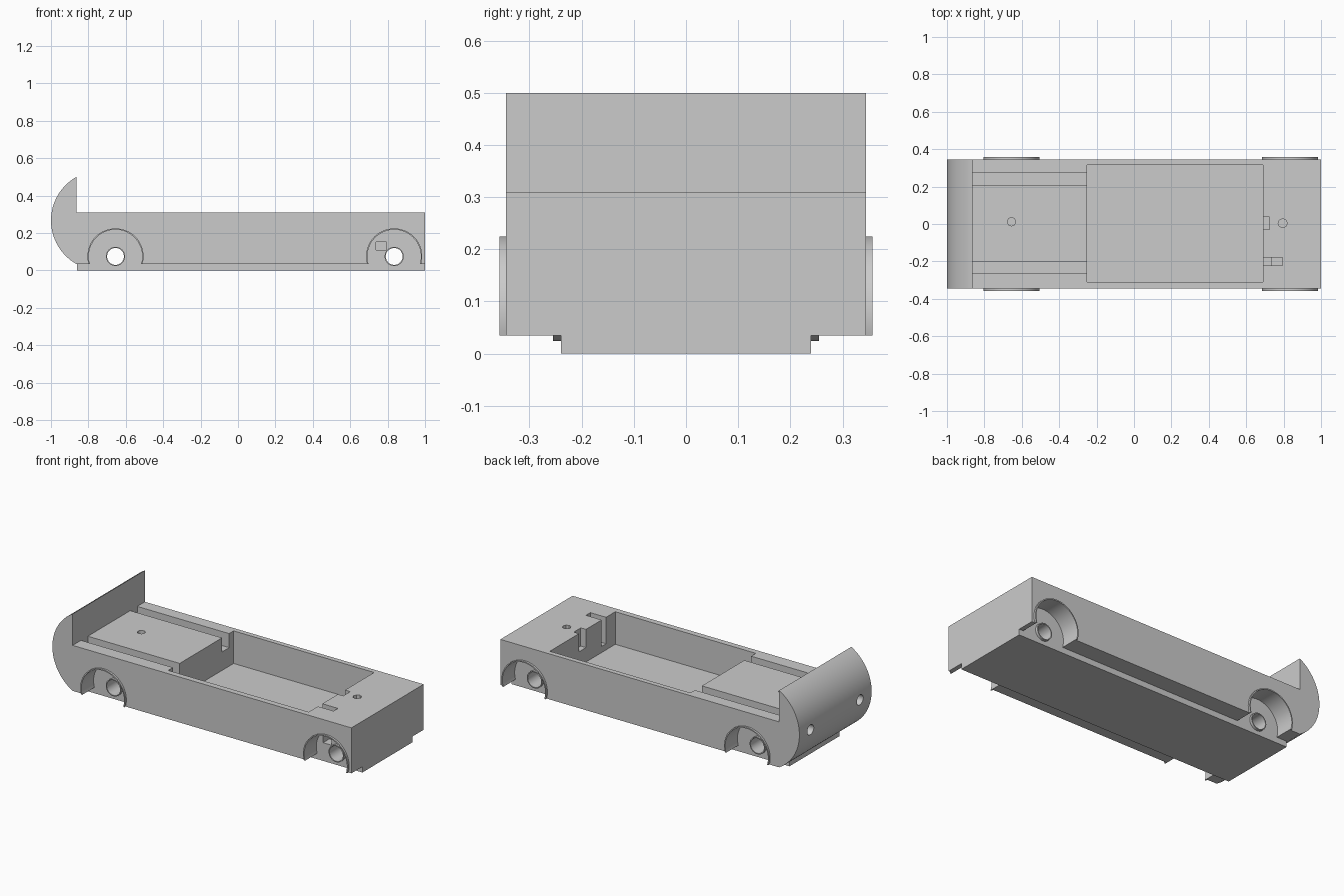
import bpy, bmesh, math
from mathutils import Matrix, Vector

old = bpy.data.objects.get("Cube")
if old:
    bpy.data.objects.remove(old, do_unlink=True)

grey = bpy.data.materials.new("plain grey")
grey.use_nodes = True
colour = (0.6, 0.6, 0.6, 1)
grey.diffuse_color = colour
grey.node_tree.nodes["Principled BSDF"].inputs["Base Color"].default_value = colour


def finish(name, bm):
    bmesh.ops.recalc_face_normals(bm, faces=bm.faces)
    mesh = bpy.data.meshes.new(name)
    bm.to_mesh(mesh)
    bm.free()
    mesh.materials.append(grey)
    obj = bpy.data.objects.new(name, mesh)
    bpy.context.collection.objects.link(obj)
    return obj


def box(name, x0, x1, y0, y1, z0, z1):
    bm = bmesh.new()
    size = Matrix.Diagonal((x1 - x0, y1 - y0, z1 - z0, 1))
    mid = Matrix.Translation(((x0 + x1) / 2, (y0 + y1) / 2, (z0 + z1) / 2))
    bmesh.ops.create_cube(bm, size=1, matrix=mid @ size)
    return finish(name, bm)


def rod(name, start, end, radius, sides=48):
    a, b = Vector(start), Vector(end)
    turn = (b - a).to_track_quat('Z', 'Y').to_matrix().to_4x4()
    bm = bmesh.new()
    bmesh.ops.create_cone(bm, cap_ends=True, segments=sides, radius1=radius, radius2=radius,
                          depth=(b - a).length, matrix=Matrix.Translation((a + b) / 2) @ turn)
    return finish(name, bm)


def prism(name, points, half_width):
    bm = bmesh.new()
    face = bm.faces.new([bm.verts.new((x, -half_width, z)) for x, z in points])
    grown = bmesh.ops.extrude_face_region(bm, geom=[face])
    moved = [v for v in grown["geom"] if isinstance(v, bmesh.types.BMVert)]
    bmesh.ops.translate(bm, verts=moved, vec=(0, 2 * half_width, 0))
    return finish(name, bm)


def combine(target, tool, operation):
    mod = target.modifiers.new("combine", 'BOOLEAN')
    mod.operation, mod.solver, mod.object = operation, 'EXACT', tool
    with bpy.context.temp_override(object=target, active_object=target):
        bpy.ops.object.modifier_apply(modifier=mod.name)
    bpy.data.objects.remove(tool, do_unlink=True)


def cut(tool):
    combine(body, tool, 'DIFFERENCE')


def join(tool):
    combine(body, tool, 'UNION')


WIDE, INNER, LOW, TOP = 0.345, 0.24, 0.035, 0.31
AXLES = (-0.655, 0.835)
AXLE_Z = 0.075

# Side profile with the curved nose rising above the deck
R = 0.267
spread = math.asin(0.2325 / R)
arc = [math.pi + spread - 2 * spread * i / 32 for i in range(33)]
profile = [(-1 + R + R * math.cos(a), 0.2675 + R * math.sin(a)) for a in arc]
nose_x = profile[-1][0]
profile += [(nose_x, TOP), (1, TOP), (1, LOW)]
body = prism("chassis_body", profile, WIDE)

# Wheel arch flares, trimmed level with the lower edge
for x in AXLES:
    for side in (-1, 1):
        flare = rod("flare", (x, side * 0.3, AXLE_Z), (x, side * 0.357, AXLE_Z), 0.15, 64)
        combine(flare, box("trim", x - 0.3, x + 0.3, -1, 1, -0.3, LOW), 'DIFFERENCE')
        join(flare)

# Wheel wells
for x in AXLES:
    for side in (-1, 1):
        cut(rod("well", (x, side * INNER, AXLE_Z), (x, side * 0.5, AXLE_Z), 0.143, 64))

# Floor plate underneath
join(box("plate", -0.86, 1, -INNER, INNER, 0, LOW + 0.01))

# Axle bosses and through holes
for x in AXLES:
    join(rod("boss", (x, -0.255, AXLE_Z), (x, 0.255, AXLE_Z), 0.051))
    cut(rod("axle_hole", (x, -0.5, AXLE_Z), (x, 0.5, AXLE_Z), 0.045))

# Main tray and the two grooves beside the front platform
cut(box("tray", -0.25, 0.69, -0.31, 0.315, 0.113, 0.6))
for y0, y1 in ((0.205, 0.272), (-0.265, -0.2)):
    cut(box("groove", nose_x, -0.24, y0, y1, 0.225, 0.6))

# Lamp holes through the nose into the grooves
for y in (-0.235, 0.238):
    cut(rod("lamp_hole", (-1.1, y, 0.257), (-0.8, y, 0.257), 0.031, 32))

# Slots in the rear block, one with a passage to the wheel well
cut(box("middle_slot", 0.68, 0.725, -0.03, 0.037, 0.2, 0.6))
cut(box("side_slot", 0.68, 0.795, -0.222, -0.18, 0.15, 0.6))
cut(box("passage", 0.737, 0.795, -0.3, -0.18, 0.11, 0.152))

# Screw holes
cut(rod("front_screw", (-0.655, 0.012, 0.14), (-0.655, 0.012, 0.5), 0.022, 16))
cut(rod("rear_screw", (0.795, 0.004, 0.14), (0.795, 0.004, 0.5), 0.024, 8))

# Smooth curves, crisp edges
bpy.ops.object.select_all(action='DESELECT')
body.select_set(True)
bpy.context.view_layer.objects.active = body
bpy.ops.object.shade_smooth_by_angle(angle=math.radians(30))
